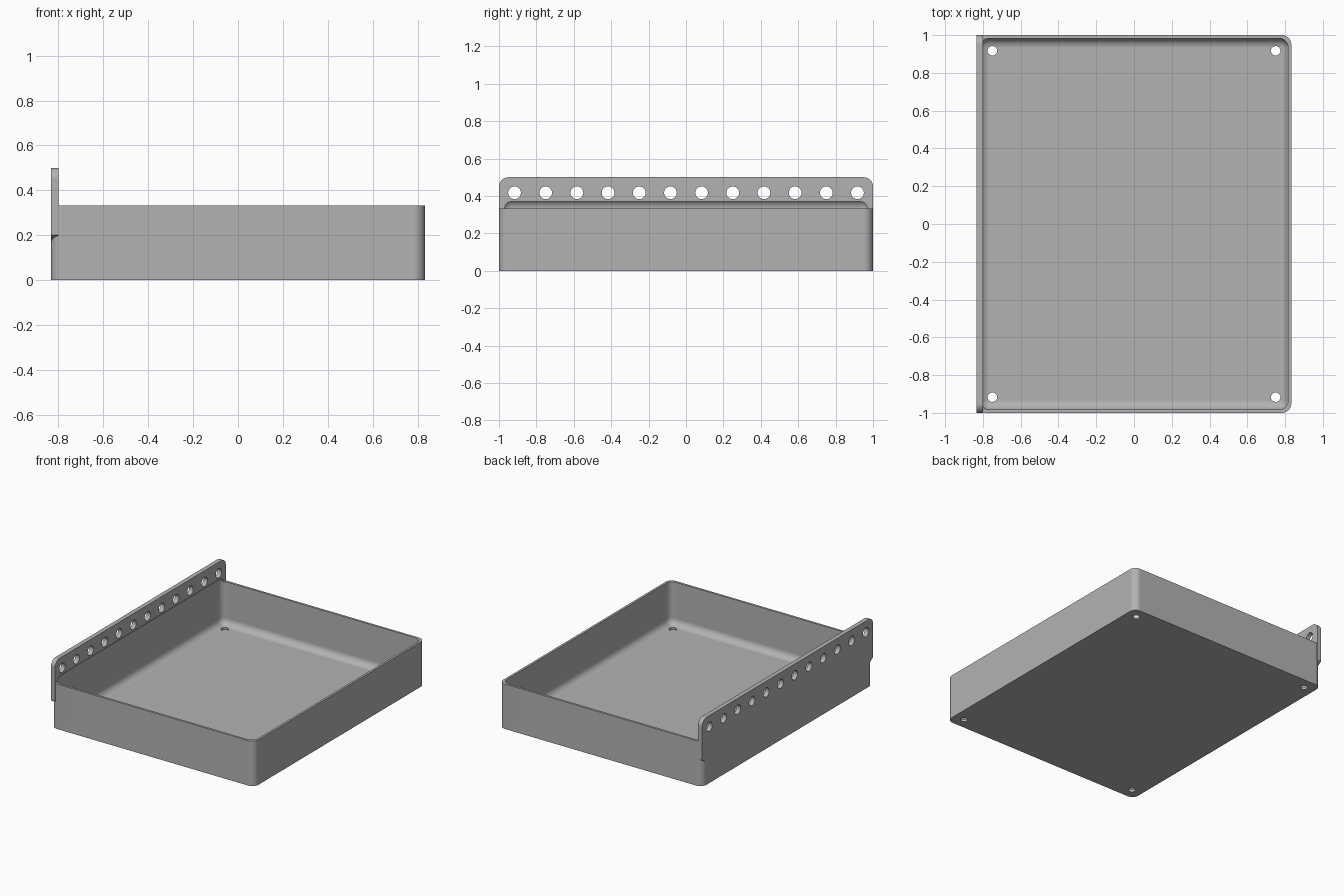
import bpy, bmesh
from math import radians
from mathutils import Matrix, Vector

cube = bpy.data.objects.get("Cube")
if cube:
    bpy.data.objects.remove(cube, do_unlink=True)

HX, HY, RIM, TOP = 0.833, 1.0, 0.333, 0.5   # half sizes, rim and flange heights
WALL, PLATE, R = 0.0167, 0.033, 0.05        # wall, flange thickness, corner radius

grey = bpy.data.materials.new("plain grey")
grey.use_nodes = True
colour = (0.45, 0.45, 0.45, 1)
grey.diffuse_color = colour
grey.node_tree.nodes["Principled BSDF"].inputs["Base Color"].default_value = colour


def make_object(name, bm):
    bmesh.ops.recalc_face_normals(bm, faces=bm.faces)
    mesh = bpy.data.meshes.new(name)
    bm.to_mesh(mesh)
    bm.free()
    mesh.materials.append(grey)
    obj = bpy.data.objects.new(name, mesh)
    bpy.context.collection.objects.link(obj)
    return obj


def round_edges(bm, rule):
    edges = [e for e in bm.edges if rule(e)]
    bmesh.ops.bevel(bm, geom=edges, offset=R, segments=10, profile=0.5,
                    affect='EDGES', clamp_overlap=True)


def box(lo, hi):
    lo, hi = Vector(lo), Vector(hi)
    bm = bmesh.new()
    bmesh.ops.create_cube(bm, size=1, matrix=Matrix.Translation((lo + hi) / 2)
                          @ Matrix.Diagonal((*(hi - lo), 1)))
    return bm


def vertical(edge):
    a, b = edge.verts
    return abs(a.co.z - b.co.z) > 0.1


def combine(target, other, operation):
    mod = target.modifiers.new(operation.lower(), 'BOOLEAN')
    mod.operation, mod.object, mod.solver = operation, other, 'EXACT'
    bpy.context.view_layer.objects.active = target
    bpy.ops.object.modifier_apply(modifier=mod.name)
    bpy.data.objects.remove(other, do_unlink=True)


# Tray body with rounded upright corners
bm = box((-HX, -HY, 0), (HX, HY, RIM))
round_edges(bm, vertical)
tray = make_object("tray", bm)

# Mounting flange: rounded top corners, sloped lower ends
bm = bmesh.new()
outline = [(-HY + R, 0.167), (HY - R, 0.167), (HY, 0.2), (HY, TOP), (-HY, TOP), (-HY, 0.2)]
face = bm.faces.new([bm.verts.new((-HX, y, z)) for y, z in outline])
out = bmesh.ops.extrude_face_region(bm, geom=[face])
bmesh.ops.translate(bm, vec=(PLATE, 0, 0),
                    verts=[v for v in out["geom"] if isinstance(v, bmesh.types.BMVert)])
round_edges(bm, lambda e: all(v.co.z > TOP - 0.01 for v in e.verts)
            and abs(e.verts[0].co.x - e.verts[1].co.x) > 0.01)
combine(tray, make_object("flange", bm), 'UNION')

# Cavity, rounded on every edge, running slightly up into the flange
bm = box((-HX + WALL, -HY + WALL, WALL), (HX - WALL, HY - WALL, RIM + R))
round_edges(bm, lambda e: True)
combine(tray, make_object("cavity_cutter", bm), 'DIFFERENCE')


# Screw holes in the floor and the row of holes in the flange
def drill(bm, centre, radius, turn=Matrix()):
    bmesh.ops.create_cone(bm, cap_ends=True, segments=32, radius1=radius, radius2=radius,
                          depth=0.1, matrix=Matrix.Translation(centre) @ turn)


bm = bmesh.new()
for x in (-0.75, 0.75):
    for y in (-0.917, 0.917):
        drill(bm, (x, y, 0), 0.025)
for i in range(12):
    drill(bm, (-HX + PLATE / 2, (i - 5.5) / 6, 0.417), 0.034,
          Matrix.Rotation(radians(90), 4, 'Y'))
combine(tray, make_object("hole_cutter", bm), 'DIFFERENCE')

# Smooth rounds, crisp edges, flat large faces
bpy.ops.object.select_all(action='DESELECT')
tray.select_set(True)
bpy.context.view_layer.objects.active = tray
bpy.ops.object.shade_smooth_by_angle(angle=radians(30))
weighted = tray.modifiers.new("flat faces", 'WEIGHTED_NORMAL')
weighted.keep_sharp = True
